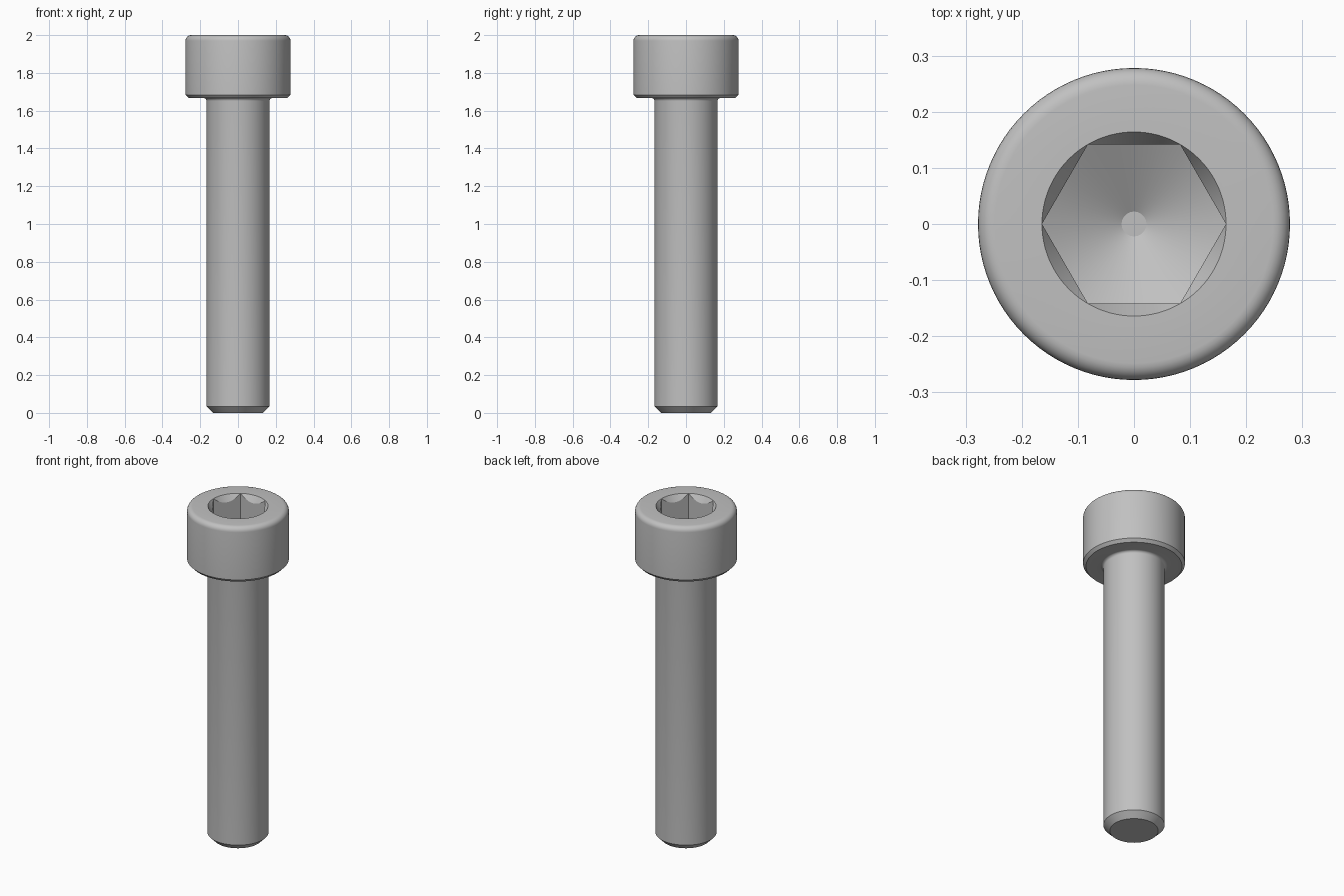
import bpy, bmesh, math

cube = bpy.data.objects.get("Cube")
if cube:
    bpy.data.objects.remove(cube, do_unlink=True)

SEGMENTS = 96
SHANK_R = 0.167
HEAD_R = 0.278
HEAD_BASE = 1.667
TOP = 2.0
SOCKET_R = 0.164          # hexagon corner radius
SOCKET_FLOOR = 1.833      # floor height at the hexagon corners
ROUND = 0.03              # top edge rounding
FILLET = 0.016            # neck fillet under the head

steel = bpy.data.materials.new("steel grey")
steel.use_nodes = True
grey = (0.53, 0.53, 0.53, 1)
steel.diffuse_color = grey
steel.node_tree.nodes["Principled BSDF"].inputs["Base Color"].default_value = grey


def hex_radius(angle):
    """Distance from the axis to the hexagon wall, with a corner on +x."""
    local = angle % (math.pi / 3) - math.pi / 6
    return SOCKET_R * math.cos(math.pi / 6) / math.cos(local)


def circle(radius, z):
    return lambda angle: (radius, z)


def hexagon(z, slope):
    """Hexagonal ring lying on a cone that passes through its corners."""
    def ring(angle):
        r = hex_radius(angle)
        return r, z - (SOCKET_R - r) * slope
    return ring


def arc(cx, cz, radius, start, end, steps=6):
    angles = [math.radians(start + (end - start) * i / steps) for i in range(steps + 1)]
    return [circle(cx + radius * math.cos(a), cz + radius * math.sin(a)) for a in angles]


# Shank with chamfered tip, then neck fillet
rings = [circle(0.132, 0), circle(SHANK_R, 0.035)]
rings += arc(SHANK_R + FILLET, HEAD_BASE - FILLET, FILLET, 180, 90)
# Head with chamfered underside and rounded top edge
rings += [circle(0.262, HEAD_BASE), circle(HEAD_R, HEAD_BASE + 0.017)]
rings += arc(HEAD_R - ROUND, TOP - ROUND, ROUND, 0, 90)
# Socket: countersunk mouth, hexagonal walls, drilled conical floor
rings += [circle(SOCKET_R, TOP),
          hexagon(TOP, math.tan(math.radians(60))),
          hexagon(SOCKET_FLOOR, math.tan(math.radians(30))),
          circle(0.022, SOCKET_FLOOR - (SOCKET_R - 0.022) * math.tan(math.radians(30)))]

# Skin the rings into one closed surface
bm = bmesh.new()
loops = []
for ring in rings:
    loop = []
    for i in range(SEGMENTS):
        a = math.tau * i / SEGMENTS
        r, z = ring(a)
        loop.append(bm.verts.new((r * math.cos(a), r * math.sin(a), z)))
    loops.append(loop)
for low, high in zip(loops, loops[1:]):
    for i in range(SEGMENTS):
        j = (i + 1) % SEGMENTS
        bm.faces.new((low[i], low[j], high[j], high[i]))
bm.faces.new(loops[0][::-1])
bm.faces.new(loops[-1])
bmesh.ops.remove_doubles(bm, verts=bm.verts, dist=0.0001)
bmesh.ops.recalc_face_normals(bm, faces=bm.faces)

mesh = bpy.data.meshes.new("socket_head_screw")
bm.to_mesh(mesh)
bm.free()
mesh.materials.append(steel)
screw = bpy.data.objects.new("socket_head_screw", mesh)
bpy.context.collection.objects.link(screw)

# Smooth round surfaces, keep machined edges sharp
bpy.ops.object.select_all(action='DESELECT')
screw.select_set(True)
bpy.context.view_layer.objects.active = screw
bpy.ops.object.shade_smooth_by_angle(angle=math.radians(28))
